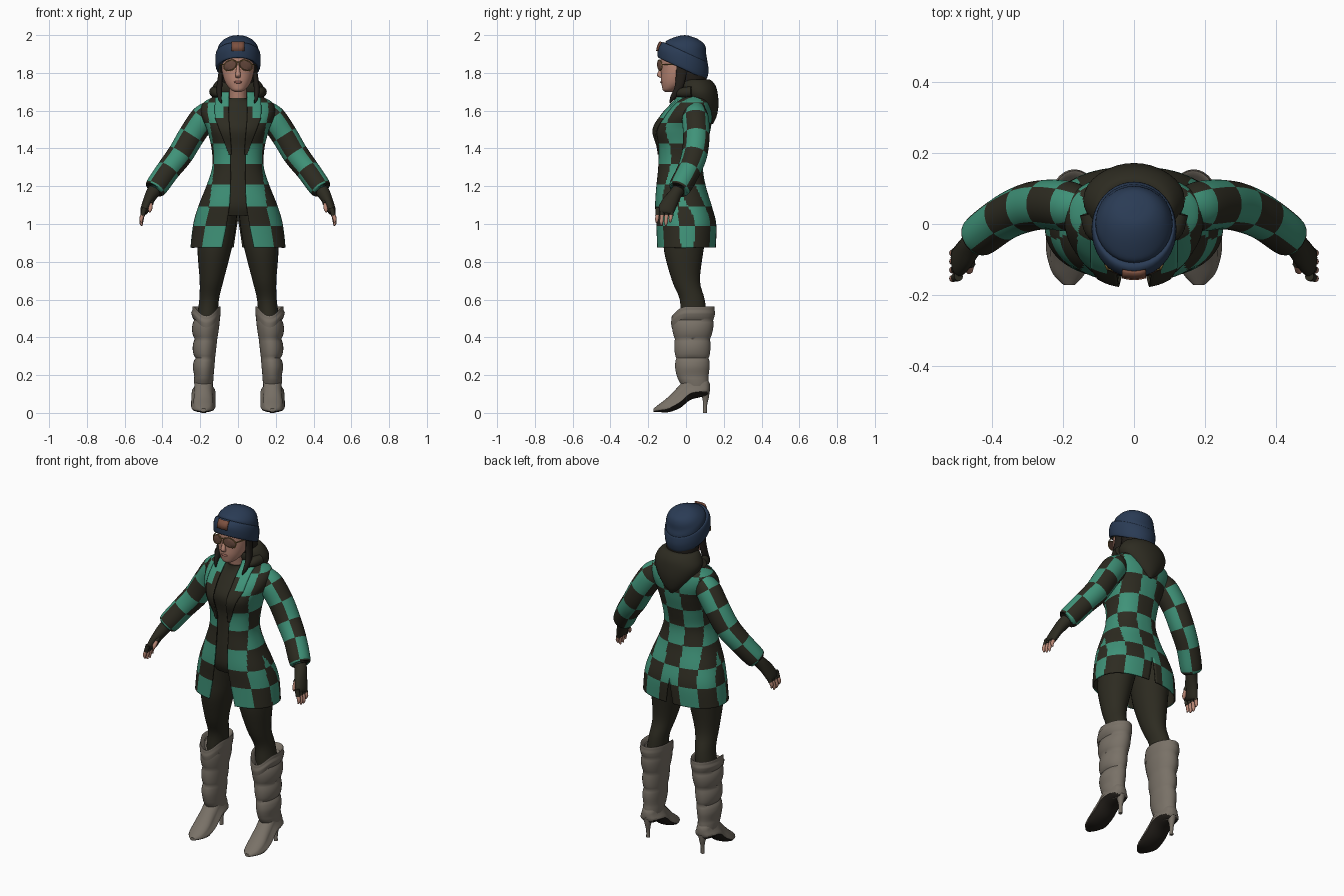
import bpy, bmesh
from math import sin, cos, acos, pi, sqrt, floor
from mathutils import Vector

cube = bpy.data.objects.get("Cube")
if cube:
    bpy.data.objects.remove(cube, do_unlink=True)

COLOURS = {
    "green": (.05, .29, .19), "charcoal": (.026, .024, .015), "navy": (.023, .044, .09),
    "taupe": (.19, .165, .135), "skin": (.49, .245, .18), "leather": (.20, .08, .05),
    "lens_brown": (.13, .065, .045), "gold": (.30, .19, .05), "lip": (.36, .14, .11),
    "hair_brown": (.016, .013, .01)}
MATS = {}
for label, rgb in COLOURS.items():
    m = bpy.data.materials.new(label)
    m.use_nodes = True
    m.diffuse_color = (*rgb, 1)
    bsdf = m.node_tree.nodes["Principled BSDF"]
    bsdf.inputs["Base Color"].default_value = (*rgb, 1)
    bsdf.inputs["Roughness"].default_value = .8
    MATS[label] = m
made = []


def spline(keys, steps):
    """Smooth curve through tuples of any length."""
    pts = [keys[0], *keys, keys[-1]]
    out = []
    for k in range(1, len(pts) - 2):
        a, b, c, d = pts[k - 1:k + 3]
        for s in range(steps):
            t = s / steps
            out.append(tuple(q + .5 * t * (r - p + t * (2*p - 5*q + 4*r - w + t * (3*(q - r) + w - p)))
                             for p, q, r, w in zip(a, b, c, d)))
    return out + [tuple(keys[-1])]


def build(name, grid, mats, rule=None, closed=True, mirror=False, solid=0):
    """Skin a grid of points; closed grids wrap round and get end caps."""
    bm = bmesh.new()
    rows = [[bm.verts.new(p) for p in row] for row in grid]
    n = len(rows[0])
    for r in range(len(rows) - 1):
        for c in range(n if closed else n - 1):
            d = (c + 1) % n
            f = bm.faces.new((rows[r][c], rows[r][d], rows[r + 1][d], rows[r + 1][c]))
            f.material_index = rule(r, c) if rule else 0
    if closed:
        bm.faces.new(rows[0][::-1])
        bm.faces.new(rows[-1])
        bmesh.ops.recalc_face_normals(bm, faces=bm.faces)
    mesh = bpy.data.meshes.new(name)
    bm.to_mesh(mesh)
    bm.free()
    ob = bpy.data.objects.new(name, mesh)
    bpy.context.collection.objects.link(ob)
    for label in mats.split():
        mesh.materials.append(MATS[label])
    if mirror:
        ob.modifiers.new("Mirror", 'MIRROR')
    if solid:
        mod = ob.modifiers.new("Thickness", 'SOLIDIFY')
        mod.thickness, mod.offset = solid, -1
        mod.material_offset = len(mesh.materials) - 1
    made.append(ob)
    return ob


def tube(name, keys, mats, axis=None, ref=(0, 1, 0), n=24, steps=4, warp=None, **kw):
    """Loft ellipses along keys of x, y, z, radius, second radius."""
    rings = spline([k if len(k) == 5 else (*k, k[3]) for k in keys], steps)
    cs = [Vector(k[:3]) for k in rings]
    grid = []
    for i, k in enumerate(rings):
        t = Vector(axis) if axis else cs[min(i + 1, len(cs) - 1)] - cs[max(i - 1, 0)]
        t.normalize()
        v = Vector(ref) - t * t.dot(Vector(ref))
        v.normalize()
        u = v.cross(t)
        row = [cs[i] + u * k[3] * cos(2*pi*j/n) + v * k[4] * sin(2*pi*j/n) for j in range(n)]
        grid.append([warp(p, cs[i]) for p in row] if warp else row)
    return build(name, grid, mats, **kw)


def upright(name, keys, mats, **kw):
    """Centred loft with level rings, keys of z, y, half width, half depth."""
    return tube(name, [(0, y, z, a, b) for z, y, a, b in keys], mats, axis=(0, 0, 1), **kw)


# Coat body: z, y, half width, half depth, half opening
COAT = [(.875, 0, .252, .158, .085), (1.0, 0, .237, .16, .06), (1.1, -.015, .208, .15, .045),
        (1.2, -.027, .168, .132, .04), (1.3, -.03, .137, .12, .04), (1.4, -.022, .14, .128, .042),
        (1.5, -.02, .165, .15, .05), (1.58, .008, .195, .132, .055), (1.64, .03, .185, .1, .055),
        (1.68, .04, .12, .075, .055), (1.72, .04, .085, .06, .055)]
POW, COLS, CELL = .85, 64, .11
coat_rows = spline(COAT, 12)
coat_grid, spans = [], []
for z, y, a, b, gap in coat_rows:
    start = -acos(min(1, gap / a) ** (1 / POW))
    end = pi / 2 - .05 * max(0, (1.02 - z) / .12)          # back vent
    row = []
    for i in range(COLS + 1):
        t = start + (end - start) * i / COLS
        s = sin(t)
        row.append(Vector((a * max(0, cos(t)) ** POW if t < pi/2 - 1e-6 else 0,
                           y + b * abs(s) ** POW * (1 if s > 0 else -1), z)))
    run = [0]
    for i in range(COLS):
        run.append(run[-1] + (row[i + 1] - row[i]).length)
    spans.append(run)
    coat_grid.append(row)


def coat_check(r, c):
    """Squares run from the front edge and from the back centre to a side seam."""
    run = spans[r]
    if c < COLS * .45:
        col = floor(run[c] / CELL)
    else:
        col = floor((run[-1] - run[c]) / CELL + .5) + 1
    return (col + floor((coat_rows[r][0] - .87) / CELL)) % 2


build("coat_body", coat_grid, "green charcoal", coat_check, closed=False, mirror=True, solid=.008)

# Lapels follow the coat front
lap_rows = [k for k in coat_rows if 1.36 < k[0] < 1.7]
lap_grid = []
for z, y, a, b, gap in lap_rows:
    width = .012 + .062 * min(1, (z - 1.36) / .2)
    row = []
    for i in range(9):
        x = min(gap - .006 + width * i / 8, .97 * a)
        s = sqrt(1 - (x / a) ** (2 / POW))
        row.append((x, y - b * s ** POW - .004 - .006 * min(1, (z - 1.36) / .1), z))
    lap_grid.append(row)
build("lapels", lap_grid, "green charcoal",
      lambda r, c: int(lap_rows[r][0] < 1.56 if c > 2 else lap_rows[r][0] < 1.62),
      closed=False, mirror=True, solid=.009)

# Sleeves
tube("sleeves", [(.14, .05, 1.61, .05), (.182, .05, 1.562, .07), (.245, .055, 1.47, .07),
                 (.305, .045, 1.37, .068), (.37, .015, 1.285, .063), (.437, -.035, 1.19, .058),
                 (.441, -.038, 1.185, .034)], "green charcoal", n=32, steps=8, mirror=True,
     rule=lambda r, c: ((c + 4) // 8 + r // 8) % 2)

# Shirt
upright("shirt", [(1.045, -.01, .15, .115), (1.1, -.015, .17, .13), (1.2, -.027, .14, .115),
                  (1.3, -.03, .118, .105), (1.4, -.022, .122, .112), (1.5, -.02, .145, .132),
                  (1.57, .0, .15, .115), (1.63, .012, .11, .085), (1.655, .003, .066, .066),
                  (1.668, -.002, .055, .06)], "charcoal", n=40)

# Hood resting behind the neck
upright("hood", [(1.53, .135, .008, .008), (1.57, .12, .06, .042), (1.63, .09, .115, .082),
                 (1.69, .07, .143, .098), (1.735, .06, .13, .095), (1.765, .055, .1, .07),
                 (1.755, .05, .06, .04)], "charcoal", n=32)
tube("hood_front", [(.125, .03, 1.7, .028), (.112, -.02, 1.695, .026), (.095, -.05, 1.68, .008)],
     "charcoal", mirror=True, ref=(0, 0, 1))

# Head
upright("neck", [(1.63, .005, .05, .055), (1.69, -.01, .046, .052), (1.76, -.02, .05, .055)], "skin")
upright("head", [(1.7, -.092, .018, .02), (1.71, -.085, .037, .038), (1.732, -.068, .057, .06),
                 (1.76, -.052, .072, .08), (1.8, -.042, .083, .09), (1.85, -.036, .087, .098),
                 (1.89, -.03, .087, .1), (1.93, -.025, .065, .075)], "skin", n=32)
tube("nose", [(0, -.125, 1.845, .007), (0, -.134, 1.815, .01), (0, -.14, 1.79, .014),
              (0, -.132, 1.777, .012), (0, -.12, 1.772, .004)], "skin", axis=(0, 0, 1), n=12)
upright("lips", [(1.743, -.124, .006, .004), (1.747, -.128, .018, .007), (1.753, -.129, .021, .007),
                 (1.759, -.126, .008, .004)], "lip", n=16)
upright("hair_back", [(1.66, .045, .05, .04), (1.72, .035, .085, .07), (1.8, .03, .096, .08),
                      (1.86, .02, .092, .08)], "hair_brown")
tube("hair_locks", [(.087, -.02, 1.86, .012, .03), (.092, -.026, 1.79, .013, .028),
                    (.099, -.04, 1.72, .015, .022), (.097, -.07, 1.67, .011, .014),
                    (.088, -.085, 1.64, .003, .003)], "hair_brown", mirror=True, n=14)

# Glasses
rim = [(.041 + .035 * cos(a) - .004 * sin(a), -.139 + .012 * cos(a),
        1.84 + .028 * sin(a) - .005 * cos(a)) for a in (2 * pi * k / 16 for k in range(17))]
tube("glasses_rims", [(*p, .0025) for p in rim], "gold", n=6, steps=1, mirror=True)
mid = Vector((.041, -.139, 1.84))
build("glasses_lenses", [[mid + (Vector(p) - mid) * s - Vector((0, d, 0)) for p in rim[:-1]]
                         for s, d in ((.97, 0), (.9, .003), (.3, .005))], "lens_brown", mirror=True)
tube("glasses_bridge", [(-.012, -.143, 1.853, .003), (0, -.145, 1.857, .003),
                        (.012, -.143, 1.853, .003)], "gold", n=6)
tube("glasses_arms", [(.075, -.127, 1.845, .003), (.088, -.09, 1.845, .003),
                      (.094, -.01, 1.84, .003)], "gold", n=6, ref=(0, 0, 1), mirror=True)

# Knitted hat with a folded cuff and patch
TILT = (0, .42, .907)
tube("hat_crown", [(0, .0, 1.89, .108, .122), (0, .003, 1.915, .109, .121),
                   (0, .013, 1.937, .104, .104), (0, .034, 1.962, .084, .079),
                   (0, .048, 1.978, .052, .05), (0, .053, 1.984, .006, .006)],
     "navy", axis=TILT, n=32)
tube("hat_cuff", [(0, -.02, 1.828, .1, .125), (0, -.022, 1.823, .112, .138),
                  (0, -.019, 1.836, .118, .145), (0, -.015, 1.87, .12, .148),
                  (0, -.009, 1.898, .118, .139), (0, -.003, 1.909, .112, .127),
                  (0, .0, 1.903, .1, .11)], "navy", axis=TILT, n=40)
build("hat_patch", [[(x, -.1535 + .009 * t + .004 * t * t + 4.6 * x * x, 1.942 + .025 * t)
                     for x in (-.034, -.017, 0, .017, .034)] for t in (-1, 0, 1)],
      "leather", closed=False, solid=.009)

# Hands in fingerless gloves
tube("gloves", [(.425, -.025, 1.205, .036), (.455, -.055, 1.16, .034), (.478, -.085, 1.115, .027, .042),
                (.496, -.107, 1.07, .022, .044), (.5, -.112, 1.055, .012, .035)],
     "charcoal", n=18, mirror=True)
for k, tip in enumerate((1.005, .992, .99, 1.008)):
    y = -.148 + .024 * k
    tube(f"finger_glove_{k}", [(.495, y, 1.085, .013), (.505, y - .003, 1.045, .0125)],
         "charcoal", n=10, mirror=True)
    tube(f"finger_{k}", [(.503, y - .002, 1.055, .01), (.512, y - .006, tip + .02, .01),
                         (.509, y - .007, tip, .004)], "skin", n=10, mirror=True)
tube("thumb_glove", [(.465, -.08, 1.14, .016), (.462, -.115, 1.105, .014)], "charcoal", n=10, mirror=True)
tube("thumb", [(.462, -.11, 1.11, .011), (.465, -.13, 1.08, .011), (.468, -.136, 1.062, .004)],
     "skin", n=10, mirror=True)

# Leggings
tube("leggings", [(.085, -.01, 1.09, .085, .115), (.113, -.005, .96, .097, .115),
                  (.126, -.012, .85, .088, .103), (.14, .0, .7, .063, .074),
                  (.153, .033, .6, .052, .066), (.163, .038, .5, .054, .07), (.17, .035, .4, .045, .06)],
     "charcoal", axis=(0, 0, 1), n=28, mirror=True)


# Boots: slouched shaft with a notched top, pointed foot, thin heel
def slouch(p, c):
    d = (p - c).normalized()
    if .18 < p.z < .54:
        fold = abs(sin(pi * (p.z - .19) / .1)) ** .6 - .6
        p = p + d * .018 * fold * min(1, (p.z - .18) / .06) * max(.05, .45 + .4 * d.x)
    if p.z > .5:
        p.z -= .05 * max(0, -d.y) ** 6
    return p


def flat_sole(p, c):
    d = p - c
    return p + Vector((d.x * .5 * min(1, max(0, -d.z) / .03), 0, 0))


tube("boot_shafts", [(.182, .06, .09, .035, .05), (.182, .05, .14, .048, .07), (.181, .035, .2, .052, .085),
                     (.177, .034, .29, .056, .09), (.173, .034, .38, .062, .095),
                     (.168, .036, .48, .071, .11), (.167, .038, .555, .075, .114),
                     (.167, .038, .56, .068, .104), (.166, .038, .53, .054, .075)],
     "taupe", axis=(0, 0, 1), n=32, steps=8, mirror=True, warp=slouch)
feet = tube("boot_feet", [(.182, .126, .135, .014, .02), (.182, .11, .137, .036, .045),
                          (.182, .07, .142, .046, .06), (.182, .02, .135, .049, .068),
                          (.183, -.03, .089, .05, .062), (.184, -.09, .046, .053, .042),
                          (.184, -.14, .026, .043, .022), (.183, -.172, .014, .016, .009)],
            "taupe hair_brown", axis=(0, -1, 0), ref=(0, 0, 1), mirror=True, warp=flat_sole)
for face in feet.data.polygons:
    face.material_index = int(face.normal.z < -.4)
tube("boot_heels", [(.181, .095, .125, .032), (.181, .103, .08, .018), (.181, .101, .04, .011),
                    (.181, .1, 0, .011)], "taupe", axis=(0, 0, 1), n=14, mirror=True)

# Smooth shading with sharp creases kept
bpy.ops.object.select_all(action='DESELECT')
for ob in made:
    ob.select_set(True)
bpy.context.view_layer.objects.active = made[0]
bpy.ops.object.shade_smooth_by_angle(angle=.8)
